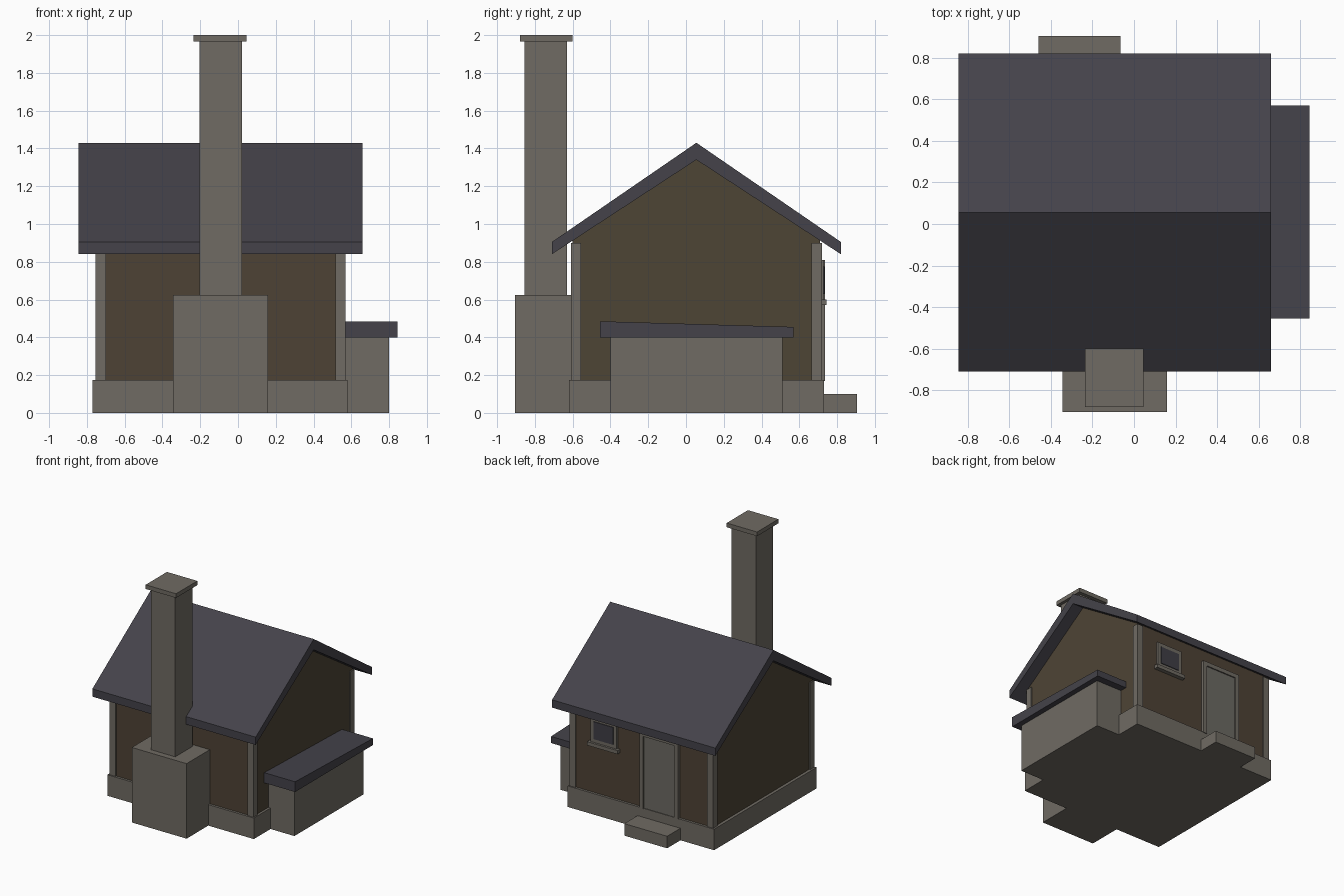
import bpy, bmesh

if "Cube" in bpy.data.objects:
    bpy.data.objects.remove(bpy.data.objects["Cube"])


def material(name, rgb):
    m = bpy.data.materials.new(name)
    m.use_nodes = True
    m.diffuse_color = (*rgb, 1)
    node = next(n for n in m.node_tree.nodes if n.type == 'BSDF_PRINCIPLED')
    node.inputs["Base Color"].default_value = (*rgb, 1)
    return m


stone = material("grey stone", (0.16, 0.146, 0.125))
slate = material("dark slate", (0.058, 0.055, 0.068))
gable = material("olive timber", (0.076, 0.058, 0.036))
brown = material("brown timber", (0.076, 0.054, 0.035))
door_grey = material("door grey", (0.15, 0.142, 0.125))
glass = material("dark glass", (0.05, 0.048, 0.06))


def prism(name, profile, x0, x1, *mats):
    """Extrude a (y, z) profile along x."""
    bm = bmesh.new()
    face = bm.faces.new([bm.verts.new((x0, y, z)) for y, z in profile])
    ext = bmesh.ops.extrude_face_region(bm, geom=[face])
    moved = [v for v in ext["geom"] if isinstance(v, bmesh.types.BMVert)]
    bmesh.ops.translate(bm, verts=moved, vec=(x1 - x0, 0, 0))
    bmesh.ops.recalc_face_normals(bm, faces=bm.faces)
    mesh = bpy.data.meshes.new(name)
    bm.to_mesh(mesh)
    bm.free()
    for m in mats:
        mesh.materials.append(m)
    ob = bpy.data.objects.new(name, mesh)
    bpy.context.collection.objects.link(ob)
    return ob


def box(name, x, y, z, mat):
    corners = [(y[0], z[0]), (y[1], z[0]), (y[1], z[1]), (y[0], z[1])]
    return prism(name, corners, x[0], x[1], mat)


# Foundation and doorstep
box("foundation", (-0.77, 0.58), (-0.62, 0.73), (0, 0.175), stone)
box("doorstep", (-0.46, -0.065), (0.72, 0.905), (0, 0.10), stone)

# Walls with gables, timber tone chosen by face direction
RIDGE = 0.055
walls = prism("walls", [(-0.60, 0.15), (0.71, 0.15), (0.71, 0.915),
                        (RIDGE, 1.345), (-0.60, 0.915)],
              -0.745, 0.56, gable, brown)
for p in walls.data.polygons:
    p.material_index = 1 if abs(p.normal.y) > 0.9 else 0

# Corner posts
for side, x in (("right", (-0.755, -0.70)), ("left", (0.515, 0.57))):
    for end, y in (("front", (-0.61, -0.555)), ("back", (0.665, 0.72))):
        box(f"{end}_{side}_post", x, y, (0.17, 0.90), stone)

# Pitched roof
prism("roof", [(-0.71, 0.84), (RIDGE, 1.34), (0.82, 0.84),
               (0.82, 0.905), (RIDGE, 1.43), (-0.71, 0.905)],
      -0.845, 0.66, slate)

# Chimney
box("chimney_base", (-0.345, 0.16), (-0.905, -0.59), (0, 0.625), stone)
box("chimney_shaft", (-0.205, 0.02), (-0.855, -0.63), (0.62, 1.97), stone)
box("chimney_cap", (-0.235, 0.045), (-0.88, -0.60), (1.965, 2.0), stone)

# Side store with a sloping lid
box("store_body", (0.55, 0.80), (-0.40, 0.51), (0, 0.405), stone)
prism("store_roof", [(-0.455, 0.40), (0.57, 0.40), (0.57, 0.455), (-0.455, 0.485)],
      0.55, 0.845, slate)


def frame(name, x, z, y, width, mat, bottom=True):
    """Border of bars around an opening on the back wall."""
    (x0, x1), (z0, z1) = x, z
    box(name + "_right", (x0, x0 + width), y, z, mat)
    box(name + "_left", (x1 - width, x1), y, z, mat)
    inner = (x0 + width, x1 - width)
    box(name + "_top", inner, y, (z1 - width, z1), mat)
    if bottom:
        box(name + "_bottom", inner, y, (z0, z0 + width), mat)


# Back door
frame("door_frame", (-0.44, -0.085), (0.17, 0.81), (0.70, 0.735), 0.035, stone, False)
box("door", (-0.41, -0.115), (0.70, 0.725), (0.17, 0.78), door_grey)

# Back window
frame("window_frame", (0.13, 0.37), (0.60, 0.81), (0.70, 0.727), 0.035, stone)
box("window_pane", (0.16, 0.34), (0.70, 0.733), (0.63, 0.775), glass)
box("window_sill", (0.11, 0.39), (0.70, 0.745), (0.57, 0.60), stone)
